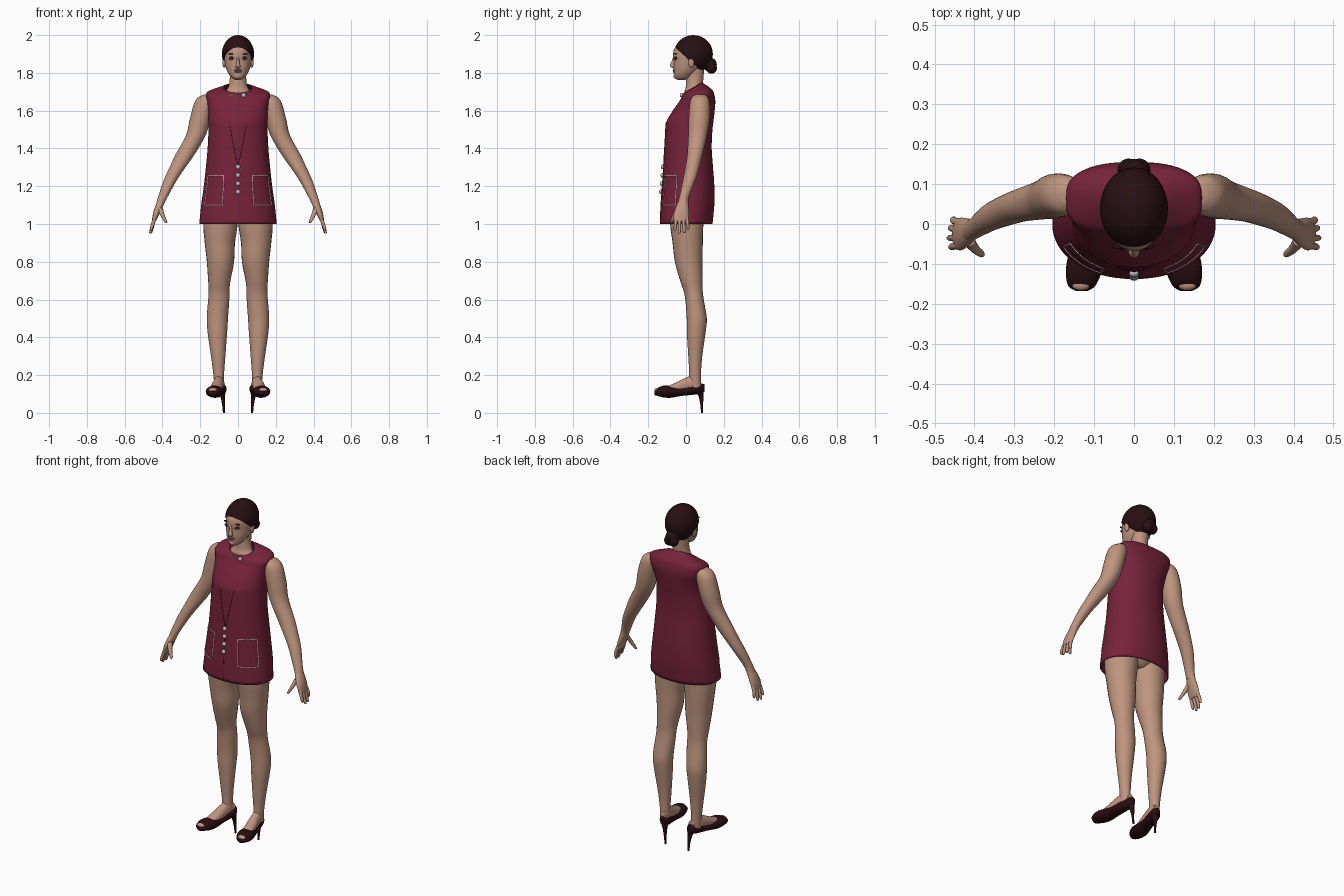
import bpy
import bmesh
from math import sin, cos, pi, copysign
from mathutils import Matrix, Vector

cube = bpy.data.objects.get("Cube")
if cube:
    bpy.data.objects.remove(cube, do_unlink=True)


def material(name, r, g, b, rough=0.6):
    m = bpy.data.materials.new(name)
    m.use_nodes = True
    m.diffuse_color = (r, g, b, 1)
    shader = m.node_tree.nodes["Principled BSDF"]
    shader.inputs["Base Color"].default_value = (r, g, b, 1)
    shader.inputs["Roughness"].default_value = rough
    return m


SKIN = material("skin", .52, .30, .21)
FABRIC = material("wine_fabric", .18, .016, .042)
SEAM = material("dark_seam", .05, .005, .012)
HAIR = material("dark_brown_hair", .02, .005, .006)
LEATHER = material("dark_shoe_leather", .022, .004, .006)
SILVER = material("silver_button", .55, .57, .6, .4)
THREAD = material("white_thread", .8, .76, .76)
LIPS = material("lip_rose", .34, .12, .1)
WHITE = material("eye_white", .6, .55, .52)
DARK = material("eye_dark", .015, .01, .01)
SIDES = (("left", 1), ("right", -1))


def finish(name, bm, mat):
    """Turn a bmesh into a smooth shaded object of one colour."""
    bmesh.ops.recalc_face_normals(bm, faces=bm.faces)
    mesh = bpy.data.meshes.new(name)
    bm.to_mesh(mesh)
    bm.free()
    mesh.materials.append(mat)
    ob = bpy.data.objects.new(name, mesh)
    bpy.context.collection.objects.link(ob)
    bpy.ops.object.select_all(action='DESELECT')
    ob.select_set(True)
    bpy.context.view_layer.objects.active = ob
    bpy.ops.object.shade_smooth_by_angle(angle=pi / 3)
    return ob


def resample(rows, steps=4):
    """Run a smooth spline through the rows of a section table."""
    rows = [Vector(r) for r in rows]
    out = []
    for i in range(len(rows) - 1):
        a, b = rows[max(i - 1, 0)], rows[i]
        c, d = rows[i + 1], rows[min(i + 2, len(rows) - 1)]
        for k in range(steps):
            t = k / steps
            out.append(b + (c - a) * t / 2 + (a * 2 - b * 5 + c * 4 - d) * t * t / 2
                       + (b * 3 - a - c * 3 + d) * t ** 3 / 2)
    return out + [rows[-1]]


def skin_rings(name, rings, mat, caps=True):
    bm = bmesh.new()
    loops = [[bm.verts.new(p) for p in ring] for ring in rings]
    n = len(loops[0])
    for lo, hi in zip(loops, loops[1:]):
        for i in range(n):
            j = (i + 1) % n
            bm.faces.new((lo[i], lo[j], hi[j], hi[i]))
    if caps:
        bm.faces.new(loops[0])
        bm.faces.new(loops[-1])
    return finish(name, bm, mat)


def loft(name, rows, mat, side=1, along_y=False, n=24):
    """Rows: position on the axis, the two centre values, the two radii."""
    rings = []
    for t, u, v, ru, rv in resample(rows):
        ring = []
        for i in range(n):
            a = 2 * pi * i / n
            p, q = side * (u + ru * cos(a)), v + rv * sin(a)
            ring.append((p, t, q) if along_y else (p, q, t))
        rings.append(ring)
    return skin_rings(name, rings, mat)


def ball(name, centre, radii, mat, cut=None):
    bm = bmesh.new()
    bmesh.ops.create_uvsphere(bm, u_segments=32, v_segments=20, radius=1,
                              matrix=Matrix.LocRotScale(Vector(centre), None, Vector(radii)))
    if cut:
        bmesh.ops.bisect_plane(bm, geom=bm.verts[:] + bm.edges[:] + bm.faces[:],
                               plane_co=cut[0], plane_no=cut[1], clear_inner=True)
        bmesh.ops.holes_fill(bm, edges=[e for e in bm.edges if e.is_boundary])
    return finish(name, bm, mat)


def line(name, points, mat, radius=.0025, closed=False):
    curve = bpy.data.curves.new(name, 'CURVE')
    curve.dimensions = '3D'
    curve.bevel_depth = radius
    curve.bevel_resolution = 1
    spline = curve.splines.new('POLY')
    spline.points.add(len(points) - 1)
    for target, p in zip(spline.points, points):
        target.co = (*p, 1)
    spline.use_cyclic_u = closed
    curve.materials.append(mat)
    bpy.context.collection.objects.link(bpy.data.objects.new(name, curve))


# Dress: height, half width, front y, back y, squareness, backward rise
DRESS = resample([
    (1.0, .205, -.138, .14, 2.1, 0), (1.1, .195, -.134, .15, 2.1, 0),
    (1.2, .181, -.127, .15, 2.1, 0), (1.3, .17, -.12, .143, 2.1, 0),
    (1.4, .161, -.115, .136, 2.1, 0), (1.5, .156, -.11, .14, 2.1, 0),
    (1.54, .156, -.105, .145, 2.1, 0), (1.6, .158, -.07, .152, 2.3, 0),
    (1.65, .166, -.038, .155, 2.7, .005), (1.685, .17, -.024, .145, 2.9, .015),
    (1.702, .148, -.019, .125, 2.6, .02), (1.722, .075, -.012, .085, 2, .028)])


def dress_point(row, a):
    """Angle a starts at the front and turns towards +x."""
    z, half, front, back, power, rise = row
    sx = copysign(abs(sin(a)) ** (2 / power), sin(a))
    sy = copysign(abs(cos(a)) ** (2 / power), -cos(a))
    return Vector((half * sx, (front + back) / 2 + (back - front) / 2 * sy, z + rise * sy))


def on_dress(z, a):
    for lo, hi in zip(DRESS, DRESS[1:]):
        if lo[0] <= z <= hi[0]:
            return dress_point(lo.lerp(hi, (z - lo[0]) / (hi[0] - lo[0])), a)


N = 64
dress = skin_rings("dress", [[dress_point(r, 2 * pi * i / N) for i in range(N)] for r in DRESS],
                   FABRIC, caps=False)
solid = dress.modifiers.new("cloth_thickness", 'SOLIDIFY')
solid.thickness = .005
solid.offset = -1

# Stitched pockets and front seams that follow the cloth
for label, s in SIDES:
    angles = [.42 + .07 * k for k in range(11)]
    heights = [1.1 + .031 * k for k in range(6)]
    path = ([(1.1, a) for a in angles] + [(z, angles[-1]) for z in heights[1:]]
            + [(heights[-1], a) for a in angles[-2::-1]]
            + [(z, angles[0]) for z in heights[-2:0:-1]])
    line(label + "_pocket_stitching", [on_dress(z, s * a) for z, a in path], THREAD, closed=True)
    line(label + "_front_seam", [on_dress(1.31 + .025 * k, s * .032 * k) for k in range(10)],
         SEAM, .0015)
line("hem_center_seam", [on_dress(1.01 + .03 * k, 0) for k in range(11)], SEAM, .001)

# Buttons and collar fastening
for k in range(4):
    z = 1.17 + .044 * k
    ball(f"button_{k + 1}", on_dress(z, 0) - Vector((0, .004, 0)), (.012, .009, .012), SILVER)
ball("collar_button", (.03, -.024, 1.682), (.012, .009, .012), SILVER)
line("collar_stitching", [(x, -.023, 1.682) for x in (-.05, -.04, -.03)], THREAD, .003)
line("collar_clasp", [(-.006, -.024, z) for z in (1.675, 1.69)], THREAD, .003)

# Neck and the hips under the dress
loft("neck", [(1.64, 0, .055, .08, .05), (1.695, 0, .036, .069, .045), (1.72, 0, .042, .054, .044),
              (1.76, 0, .046, .044, .045), (1.83, 0, .052, .045, .045)], SKIN)
loft("hips", [(1.01, 0, .01, .05, .05), (1.05, 0, .01, .13, .085), (1.12, 0, .01, .16, .1),
              (1.3, 0, .01, .14, .09)], SKIN)

# Head
loft("head", [(1.763, 0, -.025, .016, .02), (1.775, 0, -.017, .034, .045), (1.8, 0, -.004, .053, .061),
              (1.83, 0, .011, .065, .077), (1.86, 0, .022, .071, .087), (1.89, 0, .026, .073, .094),
              (1.92, 0, .029, .069, .094), (1.94, 0, .031, .064, .083), (1.965, 0, .034, .045, .055),
              (1.985, 0, .036, .02, .02)], SKIN, n=32)
loft("nose", [(1.893, 0, -.06, .006, .006), (1.865, 0, -.066, .007, .009),
              (1.842, 0, -.072, .011, .013), (1.832, 0, -.068, .014, .014),
              (1.824, 0, -.062, .008, .006)], SKIN, n=12)
ball("upper_lip", (0, -.062, 1.814), (.022, .009, .005), LIPS)
ball("lower_lip", (0, -.06, 1.806), (.018, .01, .006), LIPS)
ball("chin", (0, -.051, 1.782), (.02, .015, .014), SKIN)
for label, s in SIDES:
    ball(label + "_eye_makeup", (s * .031, -.054, 1.878), (.017, .009, .009), DARK)
    ball(label + "_eye", (s * .031, -.059, 1.876), (.011, .006, .005), WHITE)
    ball(label + "_iris", (s * .031, -.062, 1.876), (.005, .004, .005), DARK)
    ball(label + "_eyebrow", (s * .034, -.055, 1.9), (.018, .008, .003), HAIR)
    ball(label + "_ear", (s * .073, .028, 1.855), (.01, .016, .027), SKIN)

# Hair swept back into a low bun
ball("hair", (0, .039, 1.9), (.085, .103, .1), HAIR, cut=((0, .016, 1.868), (0, .9, 1)))
ball("bun", (0, .125, 1.845), (.038, .038, .036), HAIR)
for label, s in SIDES:
    ball(label + "_bun_coil", (s * .014, .135, 1.826), (.027, .029, .03), HAIR)

for label, s in SIDES:
    # Arm, palm and fingers
    loft(label + "_arm", [
        (1.685, .16, .075, .022, .025), (1.655, .175, .073, .05, .05), (1.56, .2, .07, .054, .056),
        (1.47, .223, .062, .052, .05), (1.365, .282, .047, .05, .041), (1.3, .32, .034, .042, .038),
        (1.235, .357, .018, .035, .034), (1.15, .395, -.008, .026, .026),
        (1.11, .411, -.016, .022, .028)], SKIN, s)
    loft(label + "_palm", [
        (1.13, .403, -.012, .02, .024), (1.09, .419, -.02, .021, .034),
        (1.05, .434, -.025, .017, .041), (1.015, .445, -.026, .011, .037)], SKIN, s)
    tips = ((-.058, .462, .965), (-.035, .466, .95), (-.01, .463, .952), (.012, .455, .972))
    for k, (y, x, z) in enumerate(tips):
        base = -.053 + .019 * k
        loft(f"{label}_finger_{k + 1}", [
            (1.04, .437, base, .01, .01), (1.0, .451, (base + y) / 2, .01, .009),
            (z + .006, x - .003, y, .007, .007), (z, x - .002, y, .003, .003)], SKIN, s, n=12)
    loft(label + "_thumb", [
        (1.085, .414, -.042, .016, .014), (1.05, .401, -.06, .012, .012),
        (1.015, .384, -.074, .009, .009), (1.005, .38, -.078, .004, .004)], SKIN, s, n=12)

    # Leg and foot
    loft(label + "_leg", [
        (1.1, .09, .01, .085, .09), (1.0, .093, .004, .091, .088), (.9, .096, .009, .08, .08),
        (.8, .093, .014, .072, .073), (.7, .099, .028, .059, .059), (.65, .1, .037, .055, .051),
        (.6, .102, .045, .056, .049), (.5, .109, .057, .056, .053), (.42, .109, .054, .051, .049),
        (.3, .105, .049, .038, .037), (.2, .102, .048, .028, .031), (.13, .1, .045, .026, .036)],
        SKIN, s)
    loft(label + "_foot", [
        (-.1, .122, .125, .028, .016), (-.05, .114, .134, .031, .028), (0, .106, .147, .029, .04),
        (.04, .1, .155, .027, .042), (.08, .09, .148, .02, .03)], SKIN, s, True)
    ball(label + "_toes", (s * .133, -.152, .12), (.023, .015, .012), SKIN)

    # Peep toe shoe with a thin heel
    loft(label + "_shoe", [
        (-.168, .131, .102, .014, .008), (-.155, .131, .11, .034, .019), (-.12, .126, .113, .045, .031),
        (-.08, .12, .111, .045, .031), (-.03, .111, .112, .038, .023), (.03, .099, .121, .034, .026),
        (.07, .091, .128, .031, .028), (.097, .086, .132, .013, .02)], LEATHER, s, True)
    loft(label + "_shoe_heel", [
        (.125, .088, .072, .024, .022), (.085, .081, .08, .012, .013),
        (.04, .077, .083, .007, .007), (0, .075, .084, .005, .005)], LEATHER, s, n=12)
